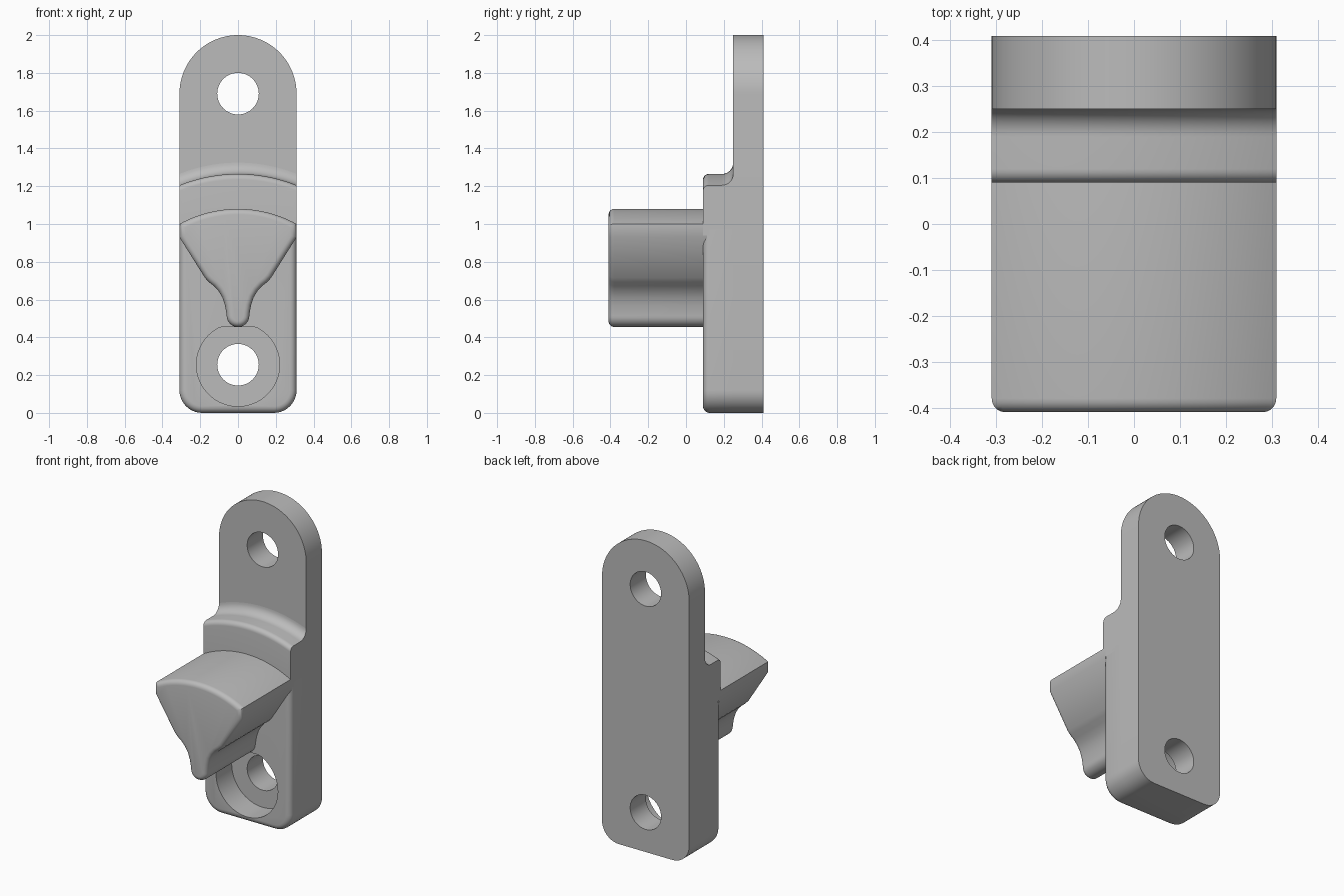
import bpy, bmesh
from math import sin, cos, pi, sqrt

cube = bpy.data.objects.get("Cube")
if cube:
    bpy.data.objects.remove(cube, do_unlink=True)

HALF = 0.31                      # half width of the bracket
FRONT, STEP, PLATE, BACK = -0.41, 0.09, 0.25, 0.41
LOW_HOLE, HIGH_HOLE = 0.255, 1.69

grey = bpy.data.materials.new("plain_grey")
grey.use_nodes = True
grey.diffuse_color = (0.5, 0.5, 0.5, 1)
grey.node_tree.nodes["Principled BSDF"].inputs["Base Color"].default_value = (0.5, 0.5, 0.5, 1)


def finish(name, bm):
    bmesh.ops.recalc_face_normals(bm, faces=bm.faces[:])
    mesh = bpy.data.meshes.new(name)
    bm.to_mesh(mesh)
    bm.free()
    mesh.materials.append(grey)
    ob = bpy.data.objects.new(name, mesh)
    bpy.context.collection.objects.link(ob)
    return ob


def smooth(ob):
    bpy.ops.object.select_all(action='DESELECT')
    ob.select_set(True)
    bpy.context.view_layer.objects.active = ob
    bpy.ops.object.shade_smooth_by_angle(angle=0.6)


def arc(cx, cz, r, a0, a1, n):
    return [(cx + r * cos(a0 + (a1 - a0) * i / n), cz + r * sin(a0 + (a1 - a0) * i / n))
            for i in range(n + 1)]


def crown(x, top, sag):
    """Height of a shallow arch with the given rise over the full width."""
    r = (HALF ** 2 + sag ** 2) / (2 * sag)
    return top - r + sqrt(r * r - x * x)


def prism(name, outline, y0, y1, round_front=0, below=9):
    """Extrude an x-z outline along y, rounding front edges lying under a height."""
    bm = bmesh.new()
    rings = [[bm.verts.new((x, y, z)) for x, z in outline] for y in (y0, y1)]
    n = len(outline)
    bm.faces.new(rings[0])
    bm.faces.new(rings[1])
    for i in range(n):
        j = (i + 1) % n
        bm.faces.new((rings[0][i], rings[0][j], rings[1][j], rings[1][i]))
    bmesh.ops.recalc_face_normals(bm, faces=bm.faces[:])
    if round_front:
        rim = [e for e in bm.edges if all(abs(v.co.y - y0) < 1e-5 for v in e.verts)
               and min(v.co.z for v in e.verts) < below]
        bmesh.ops.bevel(bm, geom=rim, offset=round_front, offset_type='OFFSET',
                        segments=5, profile=0.5, affect='EDGES', clamp_overlap=False)
    return finish(name, bm)


def cut(ob, outline, y0, y1):
    cutter = prism("hole_cutter", outline, y0, y1)
    mod = ob.modifiers.new("hole", 'BOOLEAN')
    mod.operation, mod.solver, mod.object = 'DIFFERENCE', 'EXACT', cutter
    bpy.context.view_layer.objects.active = ob
    bpy.ops.object.modifier_apply(modifier=mod.name)
    bpy.data.objects.remove(cutter, do_unlink=True)


# Rounded bottom shared by the plate and the thick lower block
CORNER = 0.12
bottom = (arc(-HALF + CORNER, CORNER, CORNER, pi, 1.5 * pi, 10)
          + arc(HALF - CORNER, CORNER, CORNER, -pi / 2, 0, 10))

# Back plate with an arched top and two screw holes
plate = prism("back_plate", bottom + arc(0, 2 - HALF, HALF, 0, pi, 48), PLATE, BACK)
for z in (LOW_HOLE, HIGH_HOLE):
    cut(plate, arc(0, z, 0.11, 0, 2 * pi, 48)[:-1], PLATE - 0.1, BACK + 0.1)
smooth(plate)

# Lower block with rounded front edges and a screw head recess
block = prism("lower_block", bottom + [(HALF, 0.97), (-HALF, 0.97)],
              STEP, PLATE, 0.035, 0.96)
recess = [(x, min(z, 0.455)) for x, z in arc(0, LOW_HOLE, 0.22, 0, 2 * pi, 64)[:-1]]
cut(block, recess, STEP - 0.1, PLATE + 0.1)
smooth(block)

# Arched step: a y-z section with a nose and a cove, swept across the width
COVE, NOSE, BASE = 0.06, 0.03, 0.94
nose = arc(STEP + NOSE, -NOSE, NOSE, pi, pi / 2, 6)
cove = arc(PLATE - COVE, COVE, COVE, -pi / 2, 0, 8)
bm = bmesh.new()
sections = []
for i in range(33):
    x = -HALF + 2 * HALF * i / 32
    top = crown(x, 1.265, 0.06)
    pts = [(STEP, BASE)] + [(y, top + d) for y, d in nose + cove] + [(PLATE, BASE)]
    sections.append([bm.verts.new((x, y, z)) for y, z in pts])
for a, b in zip(sections, sections[1:]):
    for i in range(len(a)):
        j = (i + 1) % len(a)
        bm.faces.new((a[i], a[j], b[j], b[i]))
bm.faces.new(sections[0])
bm.faces.new(sections[-1])
smooth(finish("upper_step", bm))

# Projecting wedge: arched top, tapering sides, rounded toe
side = [(HALF, 0.93), (0.175, 0.715), (0.155, 0.693), (0.128, 0.672), (0.103, 0.645),
        (0.083, 0.612), (0.069, 0.57), (0.062, 0.53)]
toe = arc(0, 0.515, 0.06, 0, -pi, 16)
ridge = [(-HALF + 2 * HALF * i / 32, crown(-HALF + 2 * HALF * i / 32, 1.08, 0.08))
         for i in range(33)]
wedge = ridge + side + toe + [(-x, z) for x, z in reversed(side)]
smooth(prism("wedge", wedge, FRONT, STEP + 0.02, 0.03))
